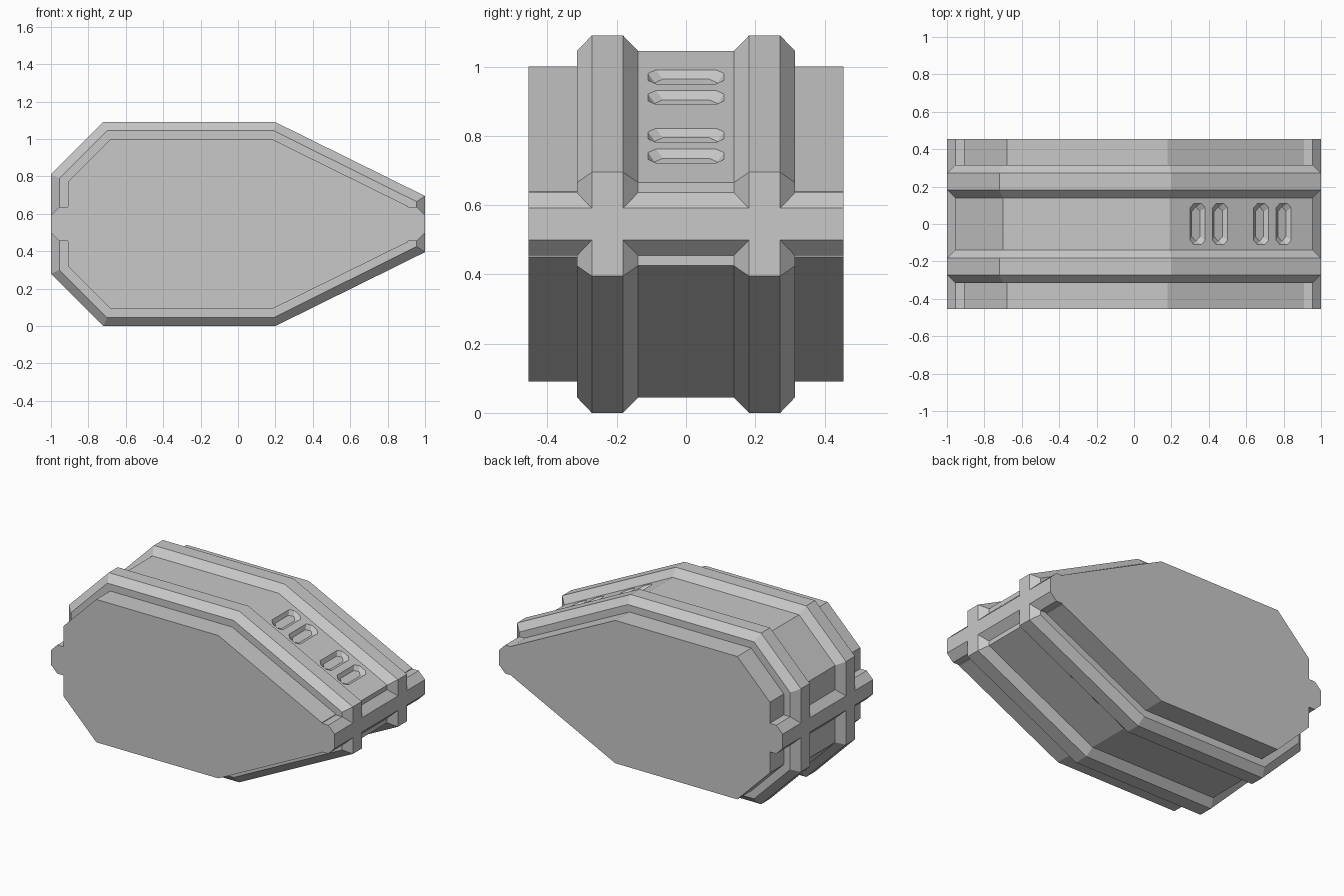
import bpy, bmesh, math
from mathutils import Vector

cube = bpy.data.objects.get("Cube")
if cube:
    bpy.data.objects.remove(cube, do_unlink=True)

MID_Z = 0.545      # the hull mirrors above and below this height
HALF_W = 0.455

grey = bpy.data.materials.new("plain grey")
grey.use_nodes = True
colour = (0.58, 0.58, 0.58, 1)
grey.diffuse_color = colour
grey.node_tree.nodes["Principled BSDF"].inputs["Base Color"].default_value = colour


def loft(name, rings):
    """Closed solid through rings of equal point count."""
    bm = bmesh.new()
    loops = [[bm.verts.new(p) for p in ring] for ring in rings]
    for a, b in zip(loops, loops[1:]):
        for i in range(len(a)):
            j = (i + 1) % len(a)
            bm.faces.new((a[i], a[j], b[j], b[i]))
    bm.faces.new(loops[0])
    bm.faces.new(loops[-1])
    bmesh.ops.recalc_face_normals(bm, faces=bm.faces)
    mesh = bpy.data.meshes.new(name)
    bm.to_mesh(mesh)
    bm.free()
    mesh.materials.append(grey)
    obj = bpy.data.objects.new(name, mesh)
    bpy.context.collection.objects.link(obj)
    return obj


def mirrored(top):
    return top + [(x, 2 * MID_Z - z) for x, z in reversed(top)]


def ring(profile, y):
    return [(x, y, z) for x, z in profile]


def combine(target, other, operation):
    mod = target.modifiers.new(other.name, 'BOOLEAN')
    mod.object = other
    mod.operation = operation
    mod.solver = 'EXACT'
    bpy.context.view_layer.objects.active = target
    bpy.ops.object.modifier_apply(modifier=mod.name)
    bpy.data.objects.remove(other, do_unlink=True)


# Hull: three nested outlines stepped across the width
rib = mirrored([(-1, 0.81), (-0.72, 1.09), (0.2, 1.09), (1, 0.695)])
panel = mirrored([(-0.955, 0.79), (-0.70, 1.045), (0.19, 1.045), (0.955, 0.665)])
side = mirrored([(-0.91, 0.77), (-0.68, 1.0), (0.18, 1.0), (0.91, 0.64)])
half = [(side, HALF_W), (side, 0.315), (panel, 0.315),
        (rib, 0.272), (rib, 0.182), (panel, 0.138)]
rings = [ring(p, -y) for p, y in half] + [ring(p, y) for p, y in reversed(half)]
hull = loft("hull", rings)

# Horizontal bumper bands across both ends
for s, label in ((-1, "left"), (1, "right")):
    band = mirrored([(s * 0.8, 0.636), (s * 0.955, 0.636), (s, 0.591)])
    combine(hull, loft(label + "_band", [ring(band, -HALF_W), ring(band, HALF_W)]), 'UNION')

# Tapered vent slots sunk in the long sloping panel
start, end = Vector((0.19, 0, 1.045)), Vector((0.955, 0, 0.665))
along = (end - start).normalized()
normal = Vector((-along.z, 0, along.x))


def slot_ring(centre, height):
    w, l, c = 0.045 + height, 0.11 + height, 0.023
    corners = [(w, l - c), (w - c, l), (c - w, l), (-w, l - c),
               (-w, c - l), (c - w, -l), (w - c, -l), (w, c - l)]
    return [centre + along * u + Vector((0, v, 0)) + normal * height for u, v in corners]


for x in (0.34, 0.46, 0.68, 0.80):
    centre = start.lerp(end, (x - start.x) / (end.x - start.x))
    combine(hull, loft("vent", [slot_ring(centre, -0.02), slot_ring(centre, 0.01)]), 'DIFFERENCE')
